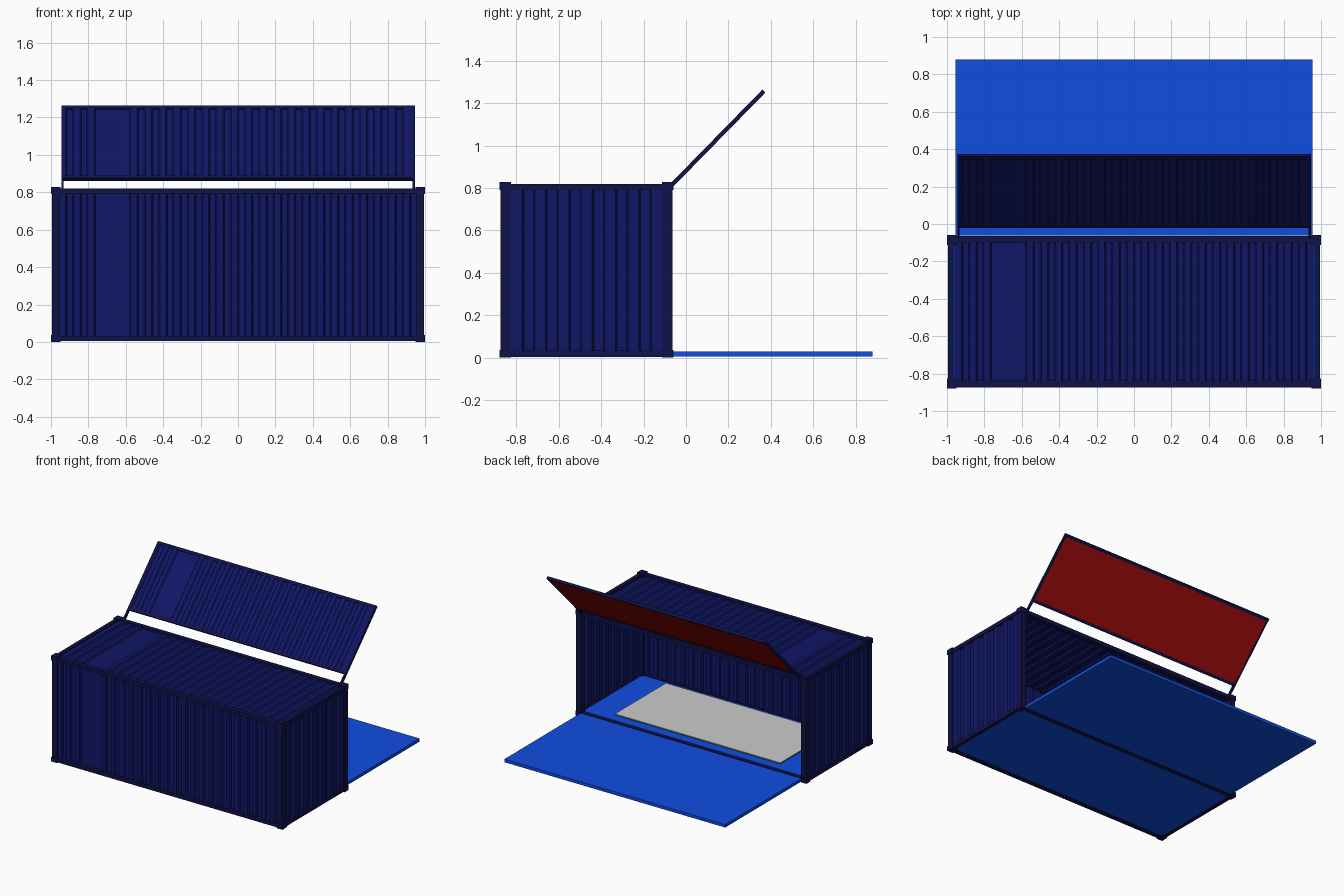
import bpy, math
from mathutils import Matrix, Vector

if "Cube" in bpy.data.objects:
    bpy.data.objects.remove(bpy.data.objects["Cube"])


def material(name, rgb):
    m = bpy.data.materials.new(name)
    m.diffuse_color = (*rgb, 1)
    m.use_nodes = True
    m.node_tree.nodes["Principled BSDF"].inputs["Base Color"].default_value = m.diffuse_color
    return m


NAVY = material("navy_panel", (0.005, 0.008, 0.13))
FRAME = material("dark_navy_frame", (0.005, 0.006, 0.065))
BLUE = material("bright_blue", (0.005, 0.075, 0.75))
RED = material("red_lining", (0.4, 0.004, 0.004))
GREEN = material("green_edge", (0.02, 0.2, 0.16))


def mesh_object(name, verts, faces, mat=None, matrix=None):
    me = bpy.data.meshes.new(name)
    me.from_pydata([tuple(v) for v in verts], [], faces)
    ob = bpy.data.objects.new(name, me)
    bpy.context.collection.objects.link(ob)
    if mat:
        me.materials.append(mat)
    if matrix:
        ob.matrix_world = matrix
    return ob


def box(name, x, y, z, mat=None, matrix=None):
    verts = [(a, b, c) for a in x for b in y for c in z]
    faces = [(0, 1, 3, 2), (4, 6, 7, 5), (0, 4, 5, 1),
             (2, 3, 7, 6), (0, 2, 6, 4), (1, 5, 7, 3)]
    return mesh_object(name, verts, faces, mat, matrix)


def corrugated(name, u, breaks, v, depth, place, matrix=None):
    """Trapezoid sheet: steps in or out at each break, extruded from v[0] to v[1]."""
    ramp, high = 0.004, True
    prof = [(u[0], 0)]
    for b in breaks:
        prof.append((b - ramp, 0 if high else -depth))
        high = not high
        prof.append((b + ramp, 0 if high else -depth))
    prof.append((u[1], prof[-1][1]))
    verts = [place(p, q, d) for p, d in prof for q in v]
    faces = [(2 * i, 2 * i + 2, 2 * i + 3, 2 * i + 1) for i in range(len(prof) - 1)]
    ob = mesh_object(name, verts, faces, NAVY, matrix)
    mod = ob.modifiers.new("sheet_thickness", "SOLIDIFY")
    mod.thickness, mod.offset = 0.003, 0
    return ob


# Rib positions; the long sheets have one wide flat bay near the left end
long_ribs = [-0.9575 + 0.0383 * k for k in range(1, 50) if not 6 <= k <= 9]
end_ribs = [-0.825 + 0.055 * k for k in range(1, 13)]
Y0, Y1, H = -0.88, -0.06, 0.82

# Corrugated walls and roof
corrugated("long_wall", (-0.96, 0.96), long_ribs, (0.02, 0.80), 0.014,
           lambda u, v, d: (u, -0.864 - d, v))
corrugated("roof", (-0.96, 0.96), long_ribs, (-0.86, -0.08), 0.012,
           lambda u, v, d: (u, v, 0.812 + d))
for s, side in ((-1, "left"), (1, "right")):
    corrugated(side + "_end_wall", (-0.85, -0.09), end_ribs, (0.02, 0.80), 0.016,
               lambda u, v, d: (s * (0.988 + d), u, v))

# Frame posts, end rails and corner blocks
for s, side in ((-1, "left"), (1, "right")):
    xs = sorted((s * 0.952, s * 0.995))
    for label, ya, yb in (("front", Y0 + .005, Y0 + .05), ("back", Y1 - .05, Y1 - .003)):
        box(f"{side}_{label}_post", xs, (ya, yb), (0.02, 0.80), FRAME)
        for lvl, z in (("lower", (0, 0.036)), ("upper", (0.79, H + .008))):
            box(f"{side}_{label}_{lvl}_corner_block", sorted((s * 0.95, s)),
                (ya - .005, yb + .005) if label == "front" else (ya - .003, Y1), z, FRAME)
    for lvl, z in (("lower", (0.004, 0.033)), ("upper", (0.79, H))):
        box(f"{side}_{lvl}_end_rail", sorted((s * 0.965, s * 0.994)),
            (Y0 + .03, Y1 - .03), z, FRAME)

# Long rails
for label, y in (("front", (-0.875, -0.838)), ("back", (-0.098, -0.064))):
    for lvl, z in (("lower", (0.004, 0.033)), ("upper", (0.79, H))):
        box(f"{label}_{lvl}_long_rail", (-0.97, 0.97), y, z, FRAME)

# Floor, mat and fold-down deck
box("floor", (-0.966, 0.966), (-0.84, -0.096), (0.008, 0.028), BLUE)
box("mat_backing", (-0.692, 0.742), (-0.812, -0.178), (0.028, 0.034), GREEN)
box("floor_mat", (-0.69, 0.74), (-0.81, -0.18), (0.034, 0.037))
box("fold_down_deck", (-0.955, 0.955), (-0.062, 0.88), (0.006, 0.03), BLUE)

# Raised awning, built flat along its hinge and then tilted
tilt = Matrix.Translation(Vector((0, -0.066, 0.815))) @ Matrix.Rotation(math.radians(45.6), 4, "X")
corrugated("awning_sheet", (-0.935, 0.935), long_ribs[:-1], (0.09, 0.61), 0.008,
           lambda u, v, d: (u, v, 0.008 + d), tilt)
box("awning_lining", (-0.935, 0.935), (0.09, 0.61), (-0.008, -0.004), RED, tilt)
for label, y in (("lower", (0.075, 0.096)), ("upper", (0.598, 0.62))):
    box(f"awning_{label}_bar", (-0.945, 0.945), y, (-0.01, 0.01), FRAME, tilt)
for s, side in ((-1, "left"), (1, "right")):
    box(f"awning_{side}_arm", sorted((s * 0.932, s * 0.945)), (-0.01, 0.62),
        (-0.01, 0.01), FRAME, tilt)
